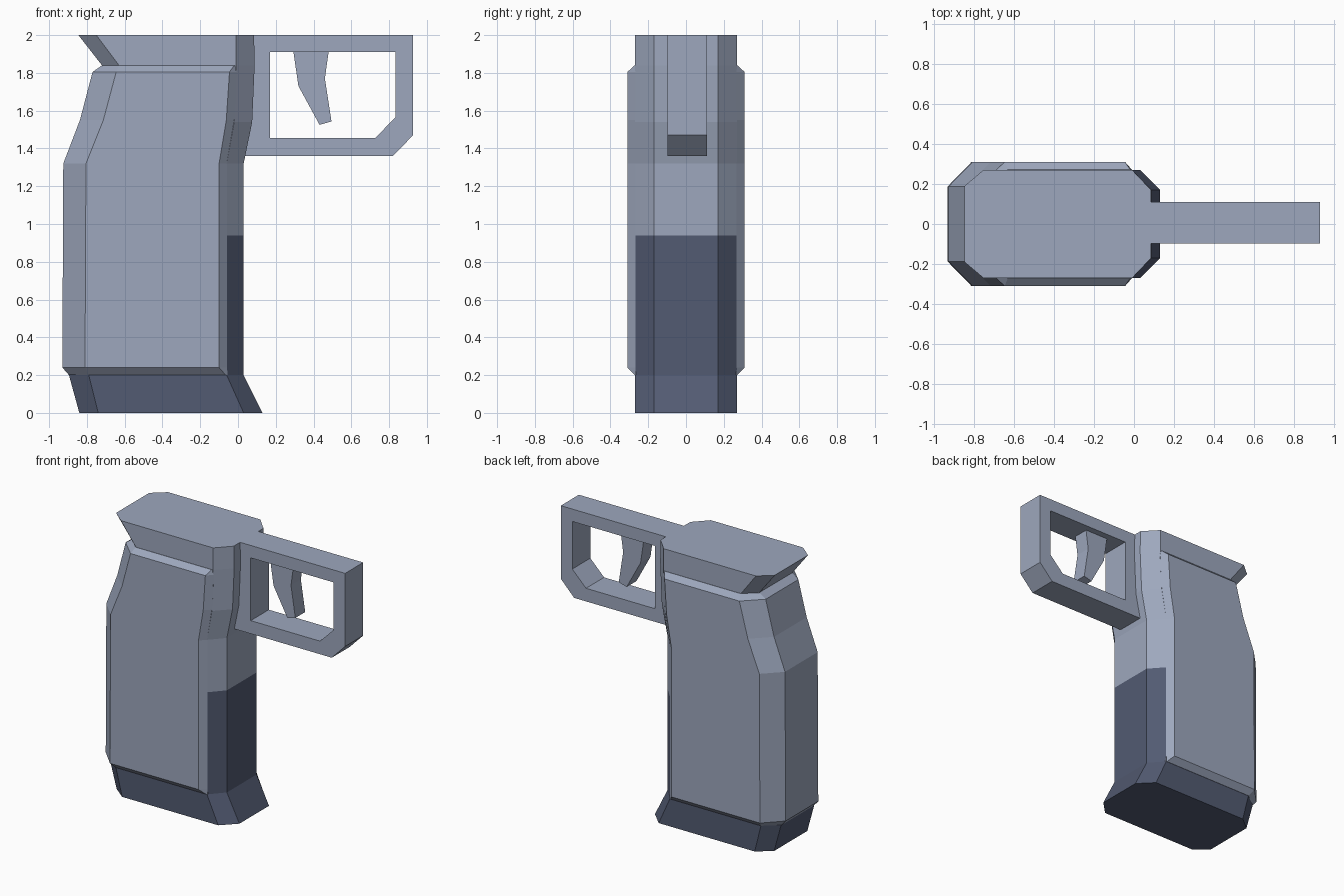
import bpy
import bmesh

if "Cube" in bpy.data.objects:
    bpy.data.objects.remove(bpy.data.objects["Cube"])


def material(name, rgb):
    m = bpy.data.materials.new(name)
    m.diffuse_color = (*rgb, 1)
    m.use_nodes = True
    m.node_tree.nodes["Principled BSDF"].inputs["Base Color"].default_value = m.diffuse_color
    return m


LIGHT = material("blue_grey", (0.34, 0.39, 0.51))
DARK = material("dark_slate", (0.085, 0.104, 0.168))


def finish(name, bm, mats):
    bmesh.ops.recalc_face_normals(bm, faces=bm.faces)
    me = bpy.data.meshes.new(name)
    bm.to_mesh(me)
    bm.free()
    for m in mats:
        me.materials.append(m)
    ob = bpy.data.objects.new(name, me)
    bpy.context.collection.objects.link(ob)
    return ob


def loft(name, sections, mats, split=None):
    """Stack mirrored octagons; a section is (z, [four (x, half_width)])."""
    bm = bmesh.new()
    rings = []
    for z, half in sections:
        pts = half + [(x, -y) for x, y in reversed(half)]
        rings.append([bm.verts.new((x, y, z)) for x, y in pts])
    for a, b in zip(rings, rings[1:]):
        for i in range(8):
            j = (i + 1) % 8
            bm.faces.new((a[i], a[j], b[j], b[i]))
    bm.faces.new(rings[0])
    bm.faces.new(rings[-1])
    if split is not None:
        for f in bm.faces:
            f.material_index = int(f.calc_center_median().z < split)
    return finish(name, bm, mats)


def extrude_y(name, y0, y1, outer, inner=None):
    """Extrude an xz outline along y; inner is a matching hole outline."""
    bm = bmesh.new()
    loops = [[[bm.verts.new((x, y, z)) for x, z in pts] for y in (y0, y1)]
             for pts in (outer, inner) if pts]
    n = len(outer)
    for a, b in loops:
        for i in range(n):
            j = (i + 1) % n
            bm.faces.new((a[i], a[j], b[j], b[i]))
    for side in (0, 1):
        if inner:
            o, h = loops[0][side], loops[1][side]
            for i in range(n):
                j = (i + 1) % n
                bm.faces.new((o[i], o[j], h[j], h[i]))
        else:
            bm.faces.new(loops[0][side])
    return finish(name, bm, [LIGHT])


# Grip core: z, back, back chamfer, front chamfer, front
core = [
    (0.00, -0.84, -0.74, 0.03, 0.13),
    (0.20, -0.895, -0.79, -0.06, 0.03),
    (0.94, -0.89, -0.785, -0.06, 0.03),
    (1.32, -0.88, -0.78, -0.06, 0.03),
    (1.54, -0.79, -0.69, -0.02, 0.075),
    (1.84, -0.72, -0.63, -0.01, 0.088),
    (2.00, -0.845, -0.75, -0.01, 0.085),
]
loft("grip_core",
     [(z, [(a, 0.19), (b, 0.27), (c, 0.27), (d, 0.17)]) for z, a, b, c, d in core],
     [LIGHT, DARK], split=0.94)

# Grip shell: z, side half width, back, back chamfer, side front, front
shell = [
    (0.20, 0.272, -0.895, -0.79, -0.065, -0.055),
    (0.24, 0.31, -0.93, -0.81, -0.10, -0.058),
    (1.32, 0.31, -0.925, -0.805, -0.10, -0.058),
    (1.55, 0.31, -0.837, -0.713, -0.062, -0.018),
    (1.805, 0.31, -0.77, -0.645, -0.045, -0.008),
    (1.84, 0.272, -0.72, -0.63, -0.02, -0.01),
]
loft("grip_shell",
     [(z, [(a, 0.187), (b, w), (c, w), (d, 0.268)]) for z, w, a, b, c, d in shell],
     [LIGHT])

# Trigger guard frame
extrude_y("trigger_guard", -0.097, 0.11,
          [(0.03, 1.36), (0.82, 1.36), (0.927, 1.47), (0.927, 2.0), (0.08, 2.0)],
          [(0.17, 1.455), (0.725, 1.455), (0.835, 1.565), (0.835, 1.91), (0.17, 1.91)])

# Trigger
extrude_y("trigger", -0.05, 0.063,
          [(0.293, 1.93), (0.295, 1.90), (0.32, 1.73), (0.432, 1.525),
           (0.495, 1.543), (0.46, 1.77), (0.478, 1.90), (0.478, 1.93)])
